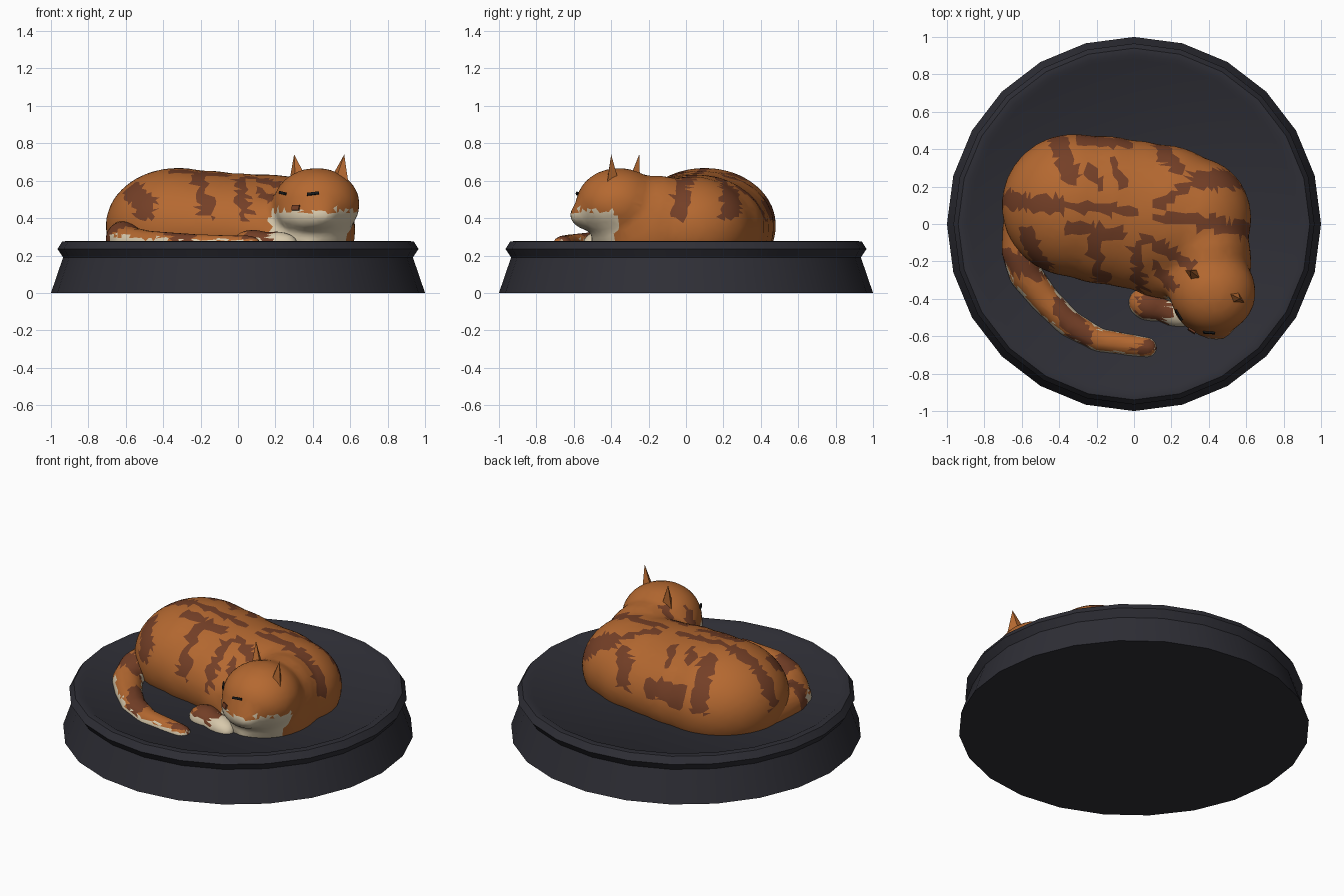
import bpy, bmesh, math, random
from mathutils import Matrix, Vector

if "Cube" in bpy.data.objects:
    bpy.data.objects.remove(bpy.data.objects["Cube"])

random.seed(4)


def material(name, rgb):
    m = bpy.data.materials.new(name)
    m.diffuse_color = (*rgb, 1)
    m.use_nodes = True
    m.node_tree.nodes["Principled BSDF"].inputs["Base Color"].default_value = m.diffuse_color
    return m


ORANGE = material("orange fur", (0.46, 0.14, 0.03))
BROWN = material("brown stripes", (0.175, 0.05, 0.02))
CREAM = material("cream fur", (0.68, 0.58, 0.41))
CHARCOAL = material("charcoal base", (0.028, 0.028, 0.037))
BLACK = material("black eyelids", (0.008, 0.009, 0.01))


def new_object(name, bm, mats):
    mesh = bpy.data.meshes.new(name)
    bm.to_mesh(mesh)
    bm.free()
    for m in mats:
        mesh.materials.append(m)
    ob = bpy.data.objects.new(name, mesh)
    bpy.context.collection.objects.link(ob)
    return ob


def smooth(ob, angle):
    bpy.ops.object.select_all(action='DESELECT')
    bpy.context.view_layer.objects.active = ob
    ob.select_set(True)
    bpy.ops.object.shade_smooth_by_angle(angle=math.radians(angle))


def blob(name, balls, voxel, ratio, soften, colour_rule):
    """Fuse ellipsoids (x, y, z, rx, ry, rz, turn) into one smooth body, cut flat at the floor."""
    bm = bmesh.new()
    for x, y, z, rx, ry, rz, turn in balls:
        mat = (Matrix.Translation((x, y, z)) @ Matrix.Rotation(math.radians(turn), 4, 'Z')
               @ Matrix.Diagonal((rx, ry, rz, 1)))
        bmesh.ops.create_uvsphere(bm, u_segments=32, v_segments=20, radius=1, matrix=mat)
    ob = new_object(name, bm, [])
    r = ob.modifiers.new("fuse", 'REMESH')
    r.mode, r.voxel_size = 'VOXEL', voxel
    s = ob.modifiers.new("soften", 'SMOOTH')
    s.factor, s.iterations = 0.5, soften
    d = ob.modifiers.new("simplify", 'DECIMATE')
    d.ratio = ratio
    dg = bpy.context.evaluated_depsgraph_get()
    mesh = bpy.data.meshes.new_from_object(ob.evaluated_get(dg))
    ob.modifiers.clear()
    ob.data = mesh
    mesh.materials.clear()
    for m in (ORANGE, BROWN, CREAM):
        mesh.materials.append(m)
    bm = bmesh.new()
    bm.from_mesh(mesh)
    bmesh.ops.bisect_plane(bm, geom=bm.verts[:] + bm.edges[:] + bm.faces[:],
                           plane_co=(0, 0, 0.24), plane_no=(0, 0, 1), clear_inner=True)
    bm.normal_update()
    for f in bm.faces:
        f.material_index = colour_rule(f.calc_center_median(), f.normal)
        f.smooth = True
    bm.to_mesh(mesh)
    bm.free()
    return ob


# Stripes seen from above: start x, y, end x, y, half width
STRIPES = [
    (-.75, .14, -.4, .10, .045), (-.4, .10, -.02, .07, .03),
    (-.42, .50, -.34, .26, .05), (-.28, .45, -.04, .43, .03), (-.24, .30, -.18, .20, .025),
    (-.11, .33, -.06, .22, .025), (.12, .45, .22, .30, .04),
    (.34, .24, .66, .24, .05), (.12, .09, .28, .20, .03),
    (.16, .04, .66, -.04, .04), (-.36, -.02, -.07, -.05, .03),
    (-.58, -.05, -.48, -.24, .04), (-.21, -.10, -.17, -.32, .04),
    (.01, -.12, .04, -.34, .03), (.06, -.07, .30, -.22, .03), (.12, -.22, .2, -.34, .03),
]
TAIL_BANDS = [(-.68, -.18, -.52, -.26, .05), (-.38, -.44, -.28, -.60, .06), (.02, -.68, .09, -.64, .03)]


def on_stripe(p, stripes):
    q = Vector((p.x, p.y))
    for ax, ay, bx, by, w in stripes:
        a, ab = Vector((ax, ay)), Vector((bx - ax, by - ay))
        t = max(0, min(1, (q - a).dot(ab) / ab.length_squared))
        if (q - a - ab * t).length < w + random.uniform(-.008, .008):
            return True
    return False


def body_colour(p, n):
    jag = random.uniform(-.015, .015)
    if p.x > .17 and p.y < -.37 + jag and p.z < .44 + jag:
        return 2
    return 1 if p.z > .39 + jag and p.y > -.36 and on_stripe(p, STRIPES) else 0


def tail_colour(p, n):
    if p.y < -.22 and n.z < .45 + random.uniform(-.2, .2):
        return 2
    return 1 if on_stripe(p, TAIL_BANDS) else 0


def paw_colour(p, n):
    jag = random.uniform(-.03, .03)
    if n.z < .35 + jag * 4 or p.x > .19 + jag:
        return 2
    return 1 if p.x > .03 + jag else 0


# Round base with flared rim
bm = bmesh.new()
profile = [(1, 0), (.935, .19), (.965, .235), (.94, .275), (.905, .278), (.88, .262)]
rings = [[bm.verts.new((r * math.cos(i * math.tau / 24), r * math.sin(i * math.tau / 24), z))
          for i in range(24)] for r, z in profile]
for a, b in zip(rings, rings[1:]):
    for i in range(24):
        j = (i + 1) % 24
        bm.faces.new((a[i], a[j], b[j], b[i]))
bm.faces.new(rings[0][::-1])
bm.faces.new(rings[-1])
smooth(new_object("round_base", bm, [CHARCOAL]), 50)

# Curled body with head and muzzle
body = blob("body_and_head", [
    (-.32, .10, .36, .39, .385, .31, 0),      # haunch
    (-.16, .075, .355, .40, .40, .30, 0),     # loin
    (0, .05, .35, .40, .40, .29, 0),          # middle
    (.16, .05, .35, .37, .375, .285, 0),      # ribs
    (.32, .03, .35, .31, .33, .275, 0),       # shoulder
    (.42, -.20, .34, .21, .30, .26, 0),       # neck
    (.40, -.15, .39, .22, .24, .24, 0),       # nape
    (.16, -.20, .33, .25, .20, .20, 0),       # chest side
    (.33, -.38, .27, .18, .12, .10, -20),     # chest
    (.42, -.36, .475, .235, .23, .195, -30),  # head
    (.37, -.50, .415, .18, .10, .085, -30),   # muzzle
], .022, .3, 14, body_colour)

# Tail wrapped round the front
path = [(-.59, .03, .29, .11), (-.61, -.14, .285, .10), (-.58, -.27, .265, .09), (-.48, -.40, .255, .08),
        (-.35, -.53, .25, .075), (-.19, -.62, .25, .066), (0, -.65, .25, .06), (.07, -.66, .25, .057)]
balls = []
for a, b in zip(path, path[1:]):
    for k in range(6):
        x, y, z, r = [u + (v - u) * k / 5 for u, v in zip(a, b)]
        balls.append((x, y, z, r, r, r, 0))
blob("tail", balls, .018, .35, 6, tail_colour)

# Front paw tucked under the chin
blob("front_paw", [(.08, -.43, .26, .115, .09, .08, -15), (.2, -.47, .26, .13, .075, .07, -20)],
     .018, .35, 6, paw_colour)

# Ears: four-sided spikes
for name, base, tip in (("left_ear", (.328, -.28, .58), (.30, -.25, .74)),
                        ("right_ear", (.535, -.39, .58), (.568, -.40, .74))):
    bm = bmesh.new()
    turn = Matrix.Rotation(math.radians(-30), 3, 'Z')
    ring = [bm.verts.new(Vector(base) + turn @ Vector(o))
            for o in ((.065, 0, 0), (0, .04, 0), (-.065, 0, 0), (0, -.04, 0))]
    top = bm.verts.new(tip)
    for i in range(4):
        bm.faces.new((ring[i], ring[(i + 1) % 4], top))
    bm.faces.new(ring[::-1])
    new_object(name, bm, [ORANGE])


# Closed eyes and nose: thin plates resting on the face
def plate(name, spot, size, tilt, mat):
    hit, loc, nor, _ = body.closest_point_on_mesh(Vector(spot))
    bm = bmesh.new()
    bmesh.ops.create_cube(bm, size=1, matrix=Matrix.Translation(loc + nor * .006)
                          @ nor.to_track_quat('-Y', 'Z').to_matrix().to_4x4()
                          @ Matrix.Rotation(math.radians(tilt), 4, 'Y')
                          @ Matrix.Diagonal((*size, 1)))
    new_object(name, bm, [mat])


plate("left_eye", (.235, -.49, .535), (.065, .009, .014), 8, BLACK)
plate("right_eye", (.40, -.59, .535), (.065, .009, .014), -8, BLACK)
plate("nose", (.29, -.60, .465), (.045, .009, .028), 0, BROWN)
